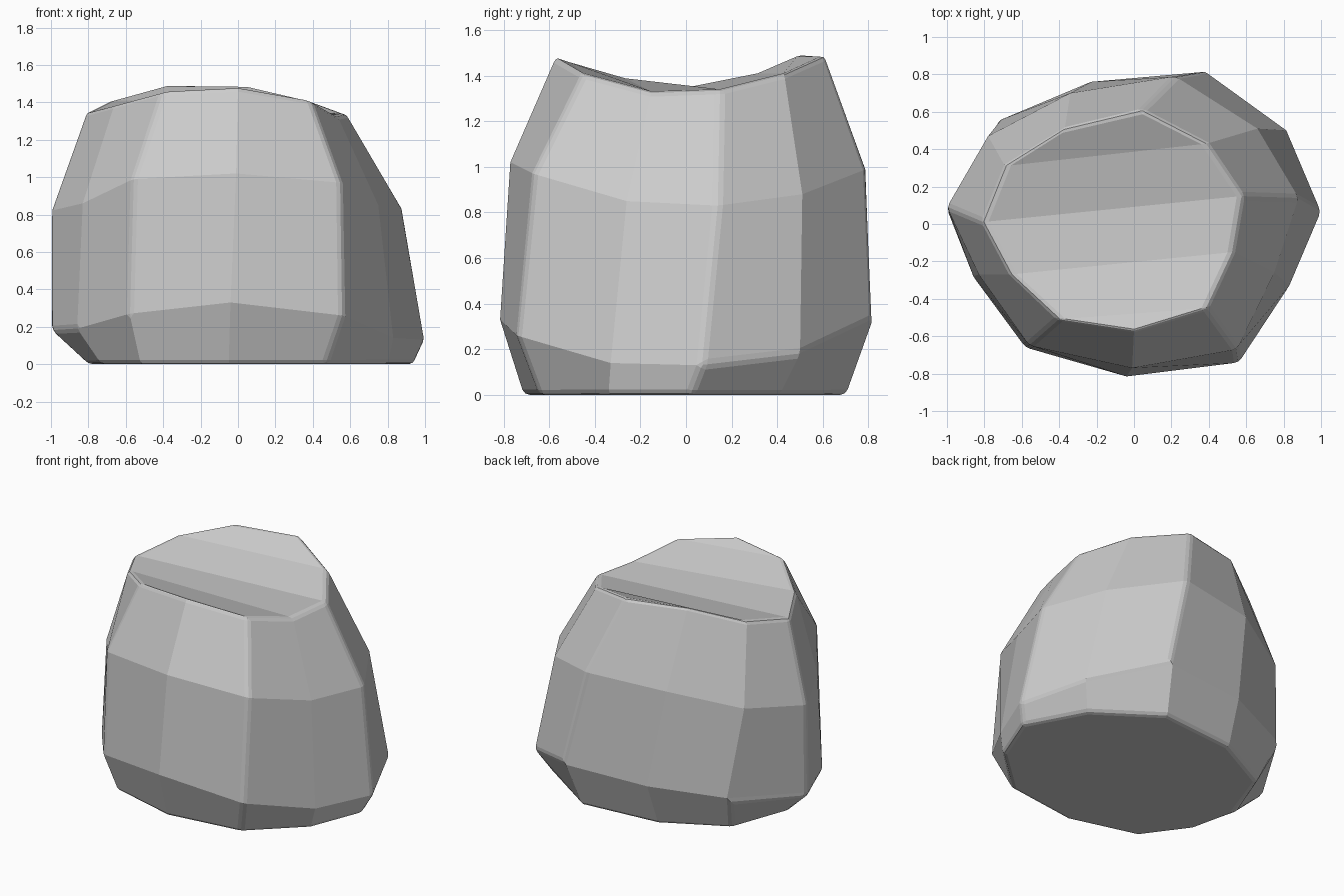
import bpy, bmesh

# Four uneven eleven-sided outlines, from the base to the rim, starting at the right side
base = [(.94, .02), (.80, -.34), (.47, -.64), (-.05, -.71), (-.52, -.58), (-.73, -.29),
        (-.80, .03), (-.66, .43), (-.24, .65), (.31, .70), (.73, .41)]
low = [(1.0, .07, .13), (.83, -.33, .14), (.56, -.74, .26), (-.04, -.815, .33),
       (-.58, -.66, .27), (-.86, -.28, .19), (-1.0, .08, .18), (-.73, .55, .24),
       (-.23, .76, .30), (.38, .82, .33), (.82, .50, .18)]
shoulder = [(.88, .14, .83), (.75, -.26, .85), (.55, -.67, .97), (-.01, -.77, 1.02),
            (-.56, -.65, .99), (-.83, -.27, .86), (-1.0, .09, .82), (-.78, .47, .88),
            (-.34, .70, .97), (.22, .79, .99), (.66, .51, .88)]
rim = [(.58, .15, 1.34), (.53, -.15, 1.33), (.39, -.45, 1.41), (0, -.57, 1.48),
       (-.40, -.51, 1.46), (-.66, -.27, 1.39), (-.81, .01, 1.35), (-.69, .31, 1.41),
       (-.37, .51, 1.50), (.04, .61, 1.49), (.39, .43, 1.41)]
rings = [[(x, y, 0) for x, y in base], low, shoulder, rim]

bm = bmesh.new()
loops = [[bm.verts.new(p) for p in ring] for ring in rings]
n = len(base)

# Faceted sides
for a, b in zip(loops, loops[1:]):
    for i in range(n):
        j = (i + 1) % n
        bm.faces.new((a[i], a[j], b[j], b[i]))

# Flat base and gently dished top
bm.faces.new(loops[0])
for strip in ((0, 1, 5, 6), (1, 2, 4, 5), (2, 3, 4), (0, 6, 7, 10), (10, 7, 8, 9)):
    bm.faces.new([loops[3][i] for i in strip])
bmesh.ops.recalc_face_normals(bm, faces=bm.faces)

mesh = bpy.data.meshes.new("boulder")
bm.to_mesh(mesh)
bm.free()
boulder = bpy.data.objects.new("boulder", mesh)
bpy.context.collection.objects.link(boulder)

# Worn, softened edges only where the facets meet sharply
bevel = boulder.modifiers.new("worn_edges", 'BEVEL')
bevel.limit_method = 'ANGLE'
bevel.angle_limit = 0.61
bevel.width = 0.025
bevel.segments = 2
